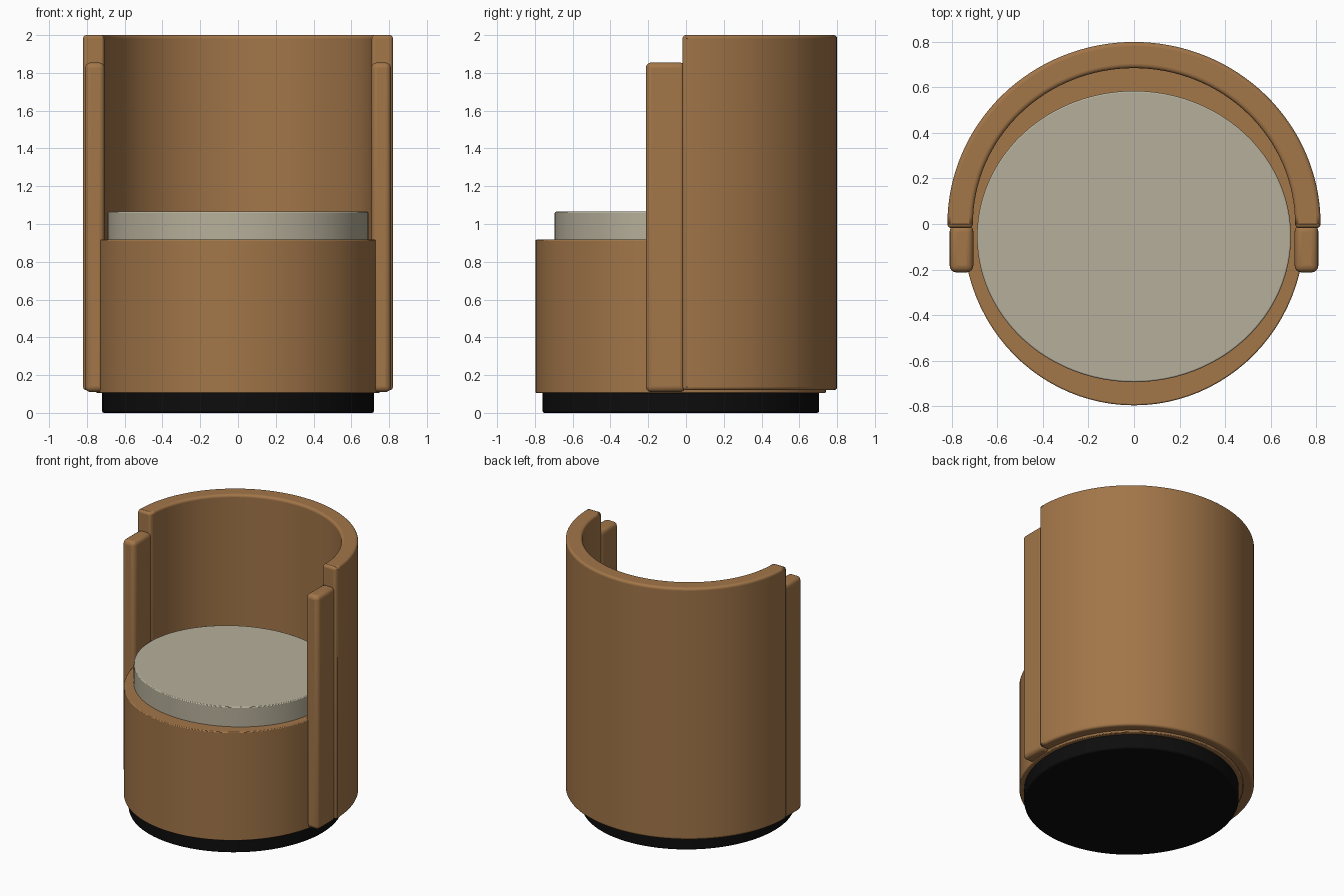
import bpy, bmesh
from math import sin, cos, pi, radians

cube = bpy.data.objects.get("Cube")
if cube:
    bpy.data.objects.remove(cube, do_unlink=True)


def material(name, rgb):
    m = bpy.data.materials.new(name)
    m.use_nodes = True
    m.diffuse_color = (*rgb, 1)
    m.node_tree.nodes["Principled BSDF"].inputs["Base Color"].default_value = (*rgb, 1)
    return m


TAN = material("tan leather", (0.36, 0.18, 0.066))
CREAM = material("cream fabric", (0.47, 0.43, 0.325))
BLACK = material("black plinth", (0.004, 0.004, 0.004))


def finish(name, bm, mat, bevel, segments):
    """Turn a bmesh into a smooth object with rounded edges."""
    bmesh.ops.recalc_face_normals(bm, faces=bm.faces)
    mesh = bpy.data.meshes.new(name)
    bm.to_mesh(mesh)
    bm.free()
    mesh.materials.append(mat)
    ob = bpy.data.objects.new(name, mesh)
    bpy.context.collection.objects.link(ob)
    mod = ob.modifiers.new("Rounded edges", "BEVEL")
    mod.width, mod.segments = bevel, segments
    mod.limit_method, mod.angle_limit = "ANGLE", radians(40)
    bpy.ops.object.select_all(action="DESELECT")
    ob.select_set(True)
    bpy.context.view_layer.objects.active = ob
    bpy.ops.object.shade_smooth_by_angle(angle=radians(35))
    return ob


def drum(name, rx, y0, y1, z0, z1, mat, bevel):
    """Upright elliptical cylinder between two depths and heights."""
    bm = bmesh.new()
    bmesh.ops.create_cone(bm, cap_ends=True, segments=96, radius1=1, radius2=1, depth=1)
    bmesh.ops.scale(bm, vec=(rx, (y1 - y0) / 2, z1 - z0), verts=bm.verts)
    bmesh.ops.translate(bm, vec=(0, (y0 + y1) / 2, (z0 + z1) / 2), verts=bm.verts)
    return finish(name, bm, mat, bevel, 2)


drum("plinth", 0.72, -0.76, 0.705, 0, 0.12, BLACK, 0.01)
drum("seat_body", 0.75, -0.797, 0.74, 0.105, 0.917, TAN, 0.006)
drum("seat_cushion", 0.69, -0.695, 0.585, 0.85, 1.065, CREAM, 0.006)

# Curved backrest: half-ellipse shell with short straight ends
bm = bmesh.new()
steps = 64
arc = [(cos(pi * i / steps), sin(pi * i / steps), 0) for i in range(steps + 1)]
arc = [(1, 0, -0.018)] + arc + [(-1, 0, -0.018)]
rings = []
for c, s, dy in arc:
    outer, inner = (0.82 * c, 0.80 * s + dy), (0.708 * c, 0.685 * s + dy)
    rings.append([bm.verts.new((*p, z)) for p, z in
                  ((outer, 0.12), (outer, 2.0), (inner, 2.0), (inner, 0.12))])
for a, b in zip(rings, rings[1:]):
    for k in range(4):
        n = (k + 1) % 4
        bm.faces.new((a[k], a[n], b[n], b[k]))
bm.faces.new(rings[0])
bm.faces.new(rings[-1])
finish("backrest", bm, TAN, 0.036, 5)

# Upright side panels in front of the backrest ends
for side, sx in (("left", 1), ("right", -1)):
    bm = bmesh.new()
    bmesh.ops.create_cube(bm, size=1)
    bmesh.ops.scale(bm, vec=(0.104, 0.21, 1.745), verts=bm.verts)
    bmesh.ops.translate(bm, vec=(0.758 * sx, -0.108, 0.9825), verts=bm.verts)
    finish(side + "_side_panel", bm, TAN, 0.03, 4)
